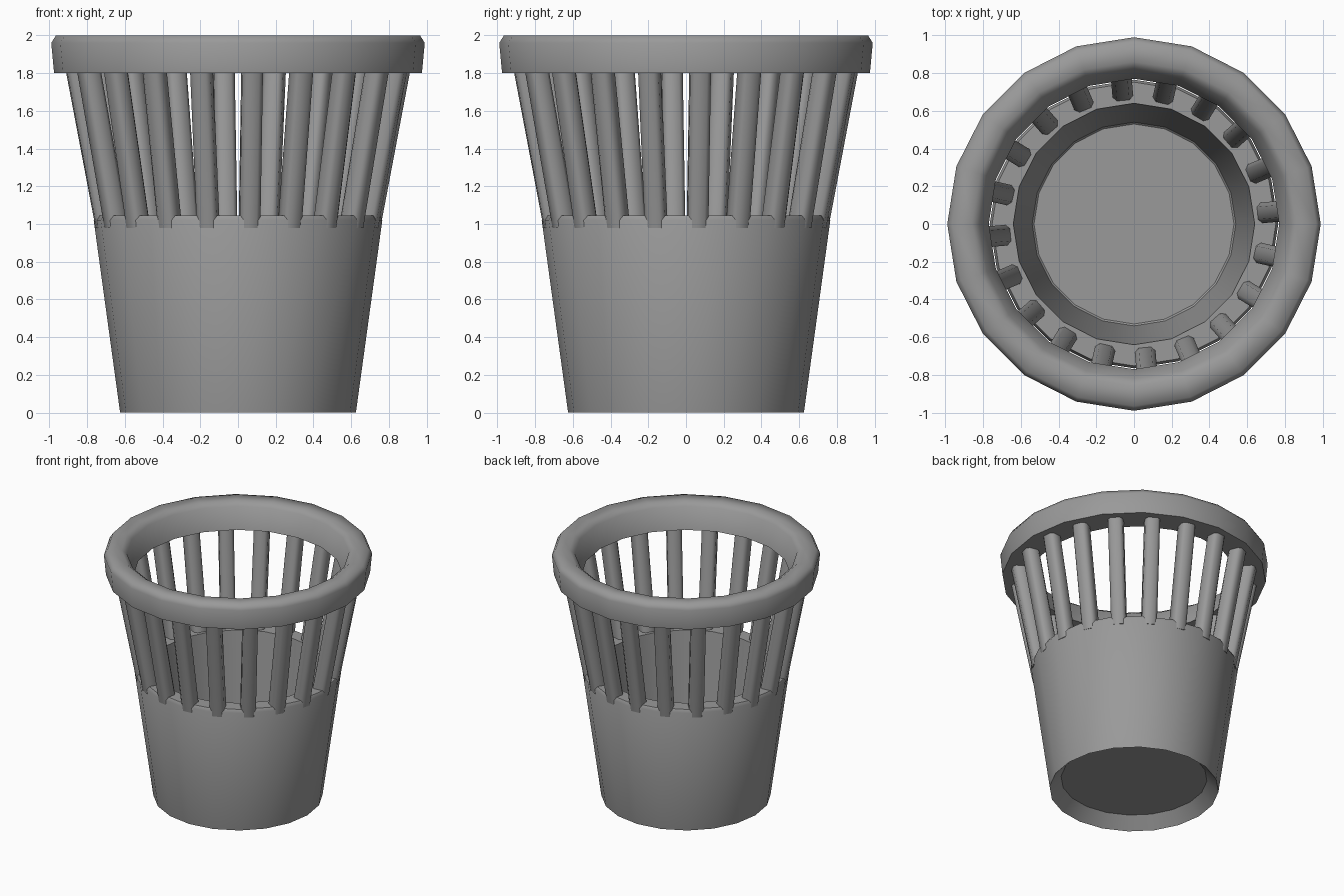
import bpy
import bmesh
import math
from mathutils import Matrix, Vector

SIDES = 20

default = bpy.data.objects.get("Cube")
if default:
    bpy.data.objects.remove(default, do_unlink=True)

# One grey plastic for every part
grey = bpy.data.materials.new("grey plastic")
grey.use_nodes = True
colour = (0.32, 0.32, 0.32, 1)
grey.diffuse_color = colour
grey.node_tree.nodes["Principled BSDF"].inputs["Base Color"].default_value = colour


def finish(name, bm, angle):
    """Turn a bmesh into a smooth object with sharp edges kept."""
    bmesh.ops.recalc_face_normals(bm, faces=bm.faces)
    mesh = bpy.data.meshes.new(name)
    bm.to_mesh(mesh)
    bm.free()
    mesh.materials.append(grey)
    obj = bpy.data.objects.new(name, mesh)
    bpy.context.collection.objects.link(obj)
    bpy.ops.object.select_all(action="DESELECT")
    obj.select_set(True)
    bpy.context.view_layer.objects.active = obj
    bpy.ops.object.shade_smooth_by_angle(angle=math.radians(angle))
    return obj


def lathe(name, profile, angle, closed=False):
    """Revolve (radius, height) points; cap the ends of an open profile."""
    bm = bmesh.new()
    rings = []
    for radius, z in profile:
        turns = [math.tau * i / SIDES for i in range(SIDES)]
        rings.append([bm.verts.new((radius * math.cos(t), radius * math.sin(t), z)) for t in turns])
    pairs = list(zip(rings, rings[1:]))
    if closed:
        pairs.append((rings[-1], rings[0]))
    else:
        bm.faces.new(rings[0])
        bm.faces.new(rings[-1])
    for low, high in pairs:
        for i in range(SIDES):
            j = (i + 1) % SIDES
            bm.faces.new((low[i], low[j], high[j], high[i]))
    return finish(name, bm, angle)


# Solid lower cup with a recessed base and an open inside
lathe("lower_cup", [
    (0.54, 0.09), (0.625, 0.0), (0.765, 1.02), (0.752, 1.045),
    (0.64, 1.045), (0.54, 0.13), (0.53, 0.12),
], 35)

# Heavy rim with softened top edges
lathe("rim", [
    (0.77, 1.80), (0.975, 1.80), (0.99, 1.96), (0.965, 2.0),
    (0.86, 2.0), (0.82, 1.97),
], 65, closed=True)

# Ring of slanted slats joining the cup to the rim
bm = bmesh.new()
low, high = Vector((0.70, 0, 0.98)), Vector((0.86, 0, 1.82))
half_depth, half_width, chamfer = 0.055, 0.055, 0.022
section = []
for sx, sy in ((1, 1), (-1, 1), (-1, -1), (1, -1)):
    corner = [(sx * half_depth, sy * (half_width - chamfer)),
              (sx * (half_depth - chamfer), sy * half_width)]
    section += corner if sx * sy > 0 else corner[::-1]
for n in range(SIDES):
    spin = Matrix.Rotation(math.radians(5) + math.tau * n / SIDES, 4, "Z")
    ends = [[bm.verts.new(spin @ (centre + Vector((x, y, 0)))) for x, y in section]
            for centre in (low, high)]
    for end in ends:
        bm.faces.new(end)
    count = len(section)
    for i in range(count):
        j = (i + 1) % count
        bm.faces.new((ends[0][i], ends[0][j], ends[1][j], ends[1][i]))
finish("slats", bm, 50)
